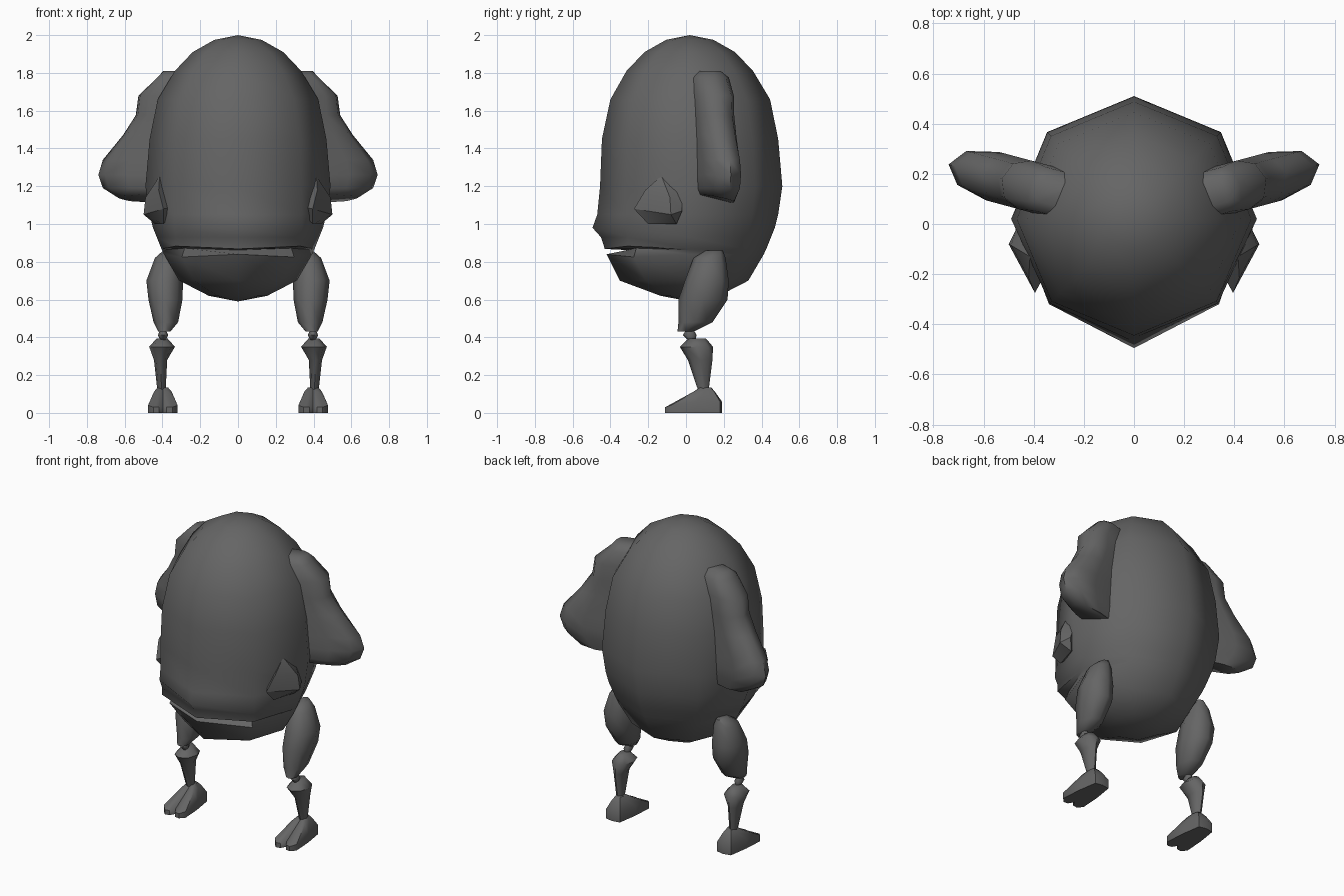
import bpy, bmesh, math
from mathutils import Vector

if "Cube" in bpy.data.objects:
    bpy.data.objects.remove(bpy.data.objects["Cube"])

mat = bpy.data.materials.new("dark_grey")
mat.diffuse_color = (0.13, 0.13, 0.13, 1)
mat.use_nodes = True
mat.node_tree.nodes["Principled BSDF"].inputs["Base Color"].default_value = mat.diffuse_color


def finish(name, bm, angle=60):
    bmesh.ops.recalc_face_normals(bm, faces=bm.faces[:])
    me = bpy.data.meshes.new(name)
    bm.to_mesh(me)
    bm.free()
    me.materials.append(mat)
    ob = bpy.data.objects.new(name, me)
    bpy.context.collection.objects.link(ob)
    bpy.ops.object.select_all(action='DESELECT')
    ob.select_set(True)
    bpy.context.view_layer.objects.active = ob
    bpy.ops.object.shade_smooth_by_angle(angle=math.radians(angle))
    return ob


def loft(name, rings, angle=60, poles=None):
    """Skin a stack of closed rings, capped by faces or by pole points."""
    bm = bmesh.new()
    vs = [[bm.verts.new(p) for p in r] for r in rings]
    n = len(vs[0])
    for a, b in zip(vs, vs[1:]):
        for i in range(n):
            j = (i + 1) % n
            bm.faces.new((a[i], a[j], b[j], b[i]))
    for k, ring in enumerate((vs[0], vs[-1])):
        if poles:
            tip = bm.verts.new(poles[k])
            for i in range(n):
                bm.faces.new((ring[i], ring[(i + 1) % n], tip))
        else:
            bm.faces.new(ring)
    return finish(name, bm, angle)


def ellipse(cx, cy, z, rx, ry, n=8):
    return [(cx + rx * math.cos(2 * math.pi * i / n),
             cy + ry * math.sin(2 * math.pi * i / n), z) for i in range(n)]


# Egg body with lip and mouth:
# height, radius, front radius, front diagonal radius, diagonal height shift
body = [(1.975, .125, .125, .125, 0), (1.91, .24, .24, .24, 0),
        (1.81, .335, .335, .335, 0), (1.66, .425, .42, .42, 0),
        (1.45, .468, .465, .465, 0), (1.20, .49, .475, .475, 0),
        (1.05, .468, .49, .475, 0), (.98, .45, .515, .48, 0),
        (.93, .43, .47, .465, 0), (.868, .405, .45, .465, .015),
        (.862, .402, .33, .40, .01), (.84, .392, .44, .42, -.015),
        (.70, .31, .37, .33, 0), (.62, .155, .155, .155, 0)]
rings = []
for z, r, rf, rd, dz in body:
    ring = []
    for i in range(8):
        a = i * math.pi / 4
        rad = rf if i == 6 else rd if i in (5, 7) else r
        ring.append((rad * math.cos(a), .02 + rad * math.sin(a),
                     z + (dz if i in (5, 7) else 0)))
    rings.append(ring)
loft("body", rings, 60, [(0, .02, 2.0), (0, .02, .59)])

# Profiles shared by both sides
arm = [(1.81, .10, .05), (1.775, .13, .09), (1.68, .235, .10),
       (1.575, .25, .10), (1.47, .32, .10), (1.34, .43, .10),
       (1.26, .455, .10), (1.19, .43, .10), (1.135, .34, .085)]
thigh = [(.365, .15, .86, .03, .045), (.375, .125, .82, .065, .085),
         (.388, .11, .70, .097, .116), (.384, .09, .60, .09, .13),
         (.382, .05, .48, .065, .09), (.39, 0, .432, .033, .045)]
knee = [(.397, .02, .44, .015, .02), (.397, .02, .412, .027, .036),
        (.397, .03, .385, .015, .02)]
shin = [(.402, .06, .395, .028, .045), (.402, .055, .35, .068, .088),
        (.41, .075, .28, .035, .065), (.405, .092, .12, .022, .028)]
half_foot = [(0, .19), (.05, .18), (.07, .05), (.078, -.08),
             (.05, -.11), (.02, -.105), (0, -.07)]
rim_height = [.06, .06, .06, .04, .03, .03, .035]
eye = [(.395, -.275, 1.08), (.42, -.215, 1.18), (.415, -.13, 1.255),
       (.43, -.025, 1.19), (.47, -.02, 1.07), (.44, -.05, 1.0),
       (.395, -.2, 1.0), (.49, -.085, 1.14), (.50, -.08, 1.05),
       (.30, -.1, 1.1)]

for s, side in ((1, "left"), (-1, "right")):
    # Flat broad arm, angled slightly backwards
    ca, sa = math.cos(math.radians(15)), math.sin(math.radians(15))
    rings = []
    for z, u, t in arm:
        prof = [(-.05, -t), (u * .6, -t), (u * .88, -t * .7), (u, 0),
                (u * .88, t * .7), (u * .6, t), (-.05, t)]
        rings.append([(s * (.3 + a * ca - b * sa), .12 + a * sa + b * ca,
                       z - (.02 * b / t if z < 1.15 else 0))
                      for a, b in prof])
    loft(side + "_arm", rings, 55)

    # Leg segments
    for name, prof in (("thigh", thigh), ("knee", knee), ("shin", shin)):
        loft(side + "_" + name,
             [ellipse(s * cx, cy, z, rx, ry) for cx, cy, z, rx, ry in prof])

    # Foot with a notch between the toes
    outline = [(x, y, h) for (x, y), h in zip(half_foot, rim_height)]
    outline += [(-x, y, h) for x, y, h in outline[-2:0:-1]]
    fx = s * .398
    loft(side + "_foot",
         [[(fx + x, y, 0) for x, y, h in outline],
          [(fx + x, y, h) for x, y, h in outline],
          [(fx + x * .6, .10 + (y - .05) * .38, .112) for x, y, h in outline],
          [(fx + x * .35, .105 + (y - .05) * .2, .135) for x, y, h in outline]],
         50)

    # Hooded eye
    bm = bmesh.new()
    for x, y, z in eye:
        bm.verts.new(Vector((s * x, y, z)))
    bmesh.ops.convex_hull(bm, input=bm.verts[:])
    finish(side + "_eye", bm, 30)
